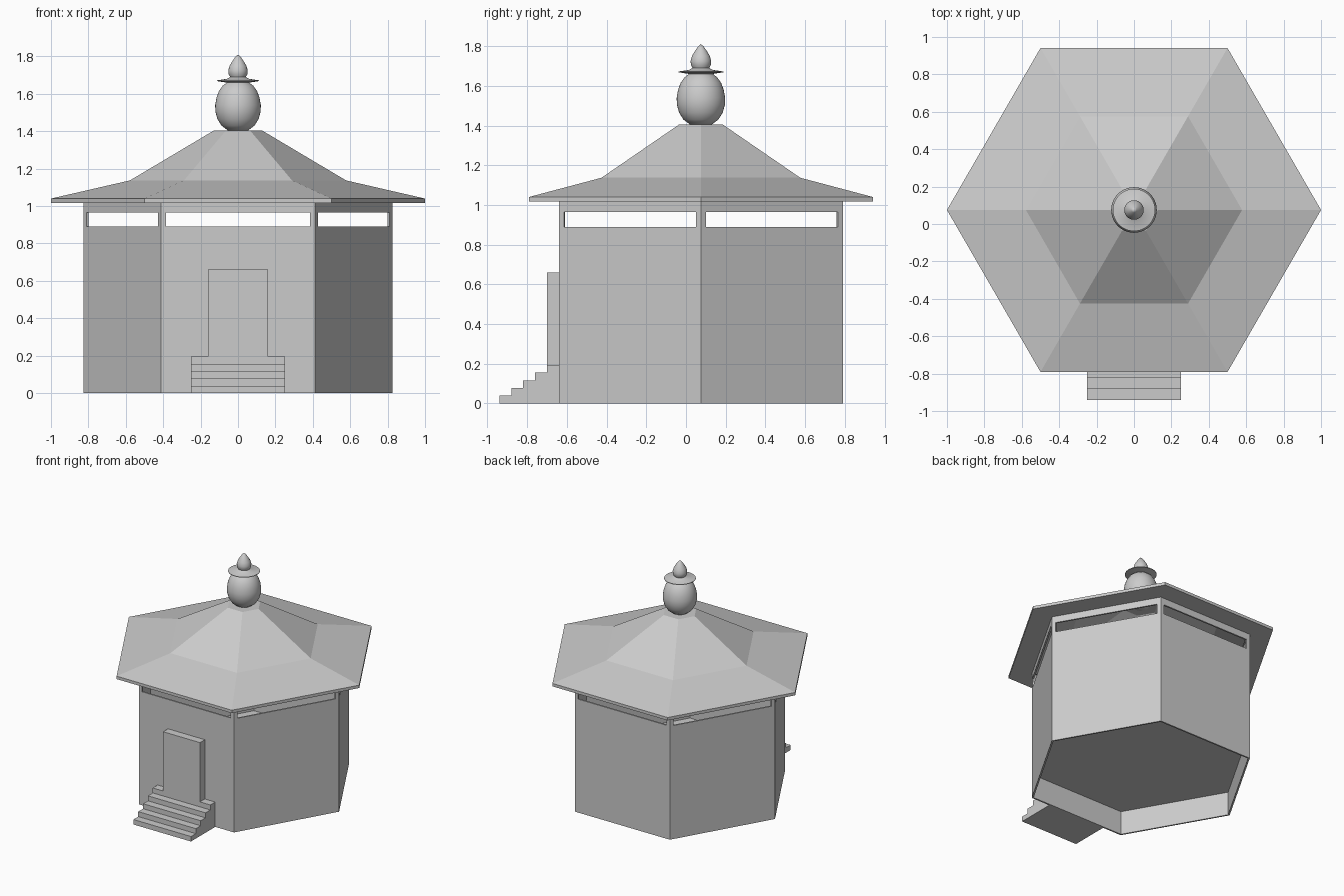
import bpy, bmesh
from math import cos, sin, pi, radians

if "Cube" in bpy.data.objects:
    bpy.data.objects.remove(bpy.data.objects["Cube"])

CY = 0.075  # y of the building axis


def finish(name, bm):
    mesh = bpy.data.meshes.new(name)
    bm.to_mesh(mesh)
    bm.free()
    ob = bpy.data.objects.new(name, mesh)
    bpy.context.collection.objects.link(ob)
    return ob


def lathe(name, profile, sides):
    """Turn an (r, z) profile, listed bottom to top, about the building axis."""
    bm = bmesh.new()
    rings = []
    for r, z in profile:
        n = 1 if r == 0 else sides
        rings.append([bm.verts.new((r * cos(2 * pi * i / sides),
                                    CY + r * sin(2 * pi * i / sides), z)) for i in range(n)])
    for a, b in zip(rings, rings[1:]):
        for i in range(sides):
            j = (i + 1) % sides
            quad = [a[i % len(a)], a[j % len(a)], b[j % len(b)], b[i % len(b)]]
            bm.faces.new(list(dict.fromkeys(quad)))
    return finish(name, bm)


def box(name, x, y, z):
    bm = bmesh.new()
    bmesh.ops.create_cube(bm, size=1)
    for v in bm.verts:
        v.co = [lo + (c + 0.5) * (hi - lo) for c, (lo, hi) in zip(v.co, (x, y, z))]
    return finish(name, bm)


# Hexagonal walls: each side is a frame of four quads around a slot window
R, TOP = 0.825, 1.02
bm = bmesh.new()
for i in range(6):
    ax, ay, bx, by = (R * f(pi / 3 * k) for k in (i, i + 1) for f in (cos, sin))

    def point(t, z):
        return bm.verts.new((ax + (bx - ax) * t, CY + ay + (by - ay) * t, z))

    outer = [point(t, z) for t, z in ((0, 0), (1, 0), (1, TOP), (0, TOP))]
    inner = [point(t, z) for t, z in ((.035, .89), (.965, .89), (.965, .965), (.035, .965))]
    for k in range(4):
        m = (k + 1) % 4
        bm.faces.new((outer[k], outer[m], inner[m], inner[k]))
bmesh.ops.remove_doubles(bm, verts=bm.verts, dist=1e-4)
walls = finish("walls", bm)
solid = walls.modifiers.new("thickness", "SOLIDIFY")
solid.thickness = 0.012
solid.offset = -1
solid.use_even_offset = True

# Raised floor inside the walls
lathe("floor", [(0, .185), (.815, .185), (.815, .195), (0, .195)], 6)

# Two-pitch hexagonal roof with flat eaves
lathe("roof", [(.80, 1.017), (1, 1.017), (1, 1.04), (.578, 1.137), (.127, 1.405), (0, 1.405)], 6)

# Turned finial: bulb, thin disc and pointed bud
finial = lathe("finial", [
    (0, 1.40), (.055, 1.405), (.088, 1.43), (.11, 1.465), (.121, 1.505), (.122, 1.54),
    (.115, 1.58), (.102, 1.615), (.082, 1.643), (.06, 1.66), (.113, 1.668), (.113, 1.672),
    (.06, 1.68), (.042, 1.69), (.05, 1.705), (.052, 1.725), (.045, 1.75), (.03, 1.775),
    (.014, 1.798), (0, 1.81)], 40)
bpy.context.view_layer.objects.active = finial
finial.select_set(True)
bpy.ops.object.shade_smooth_by_angle(angle=radians(50))

# Door
box("door", (-.16, .16), (-.70, -.63), (.195, .66))

# Front steps: one stair profile extruded sideways
profile = [(-.635, 0)]
for i in range(5):
    y = -.94 + .06 * i
    profile += [(y, .039 * i), (y, .039 * (i + 1))]
profile.append((-.635, .195))
bm = bmesh.new()
face = bm.faces.new([bm.verts.new((-.25, y, z)) for y, z in profile])
ext = bmesh.ops.extrude_face_region(bm, geom=[face], use_keep_orig=True)
for v in (g for g in ext["geom"] if isinstance(g, bmesh.types.BMVert)):
    v.co.x = .25
bmesh.ops.recalc_face_normals(bm, faces=bm.faces)
finish("front_steps", bm)
